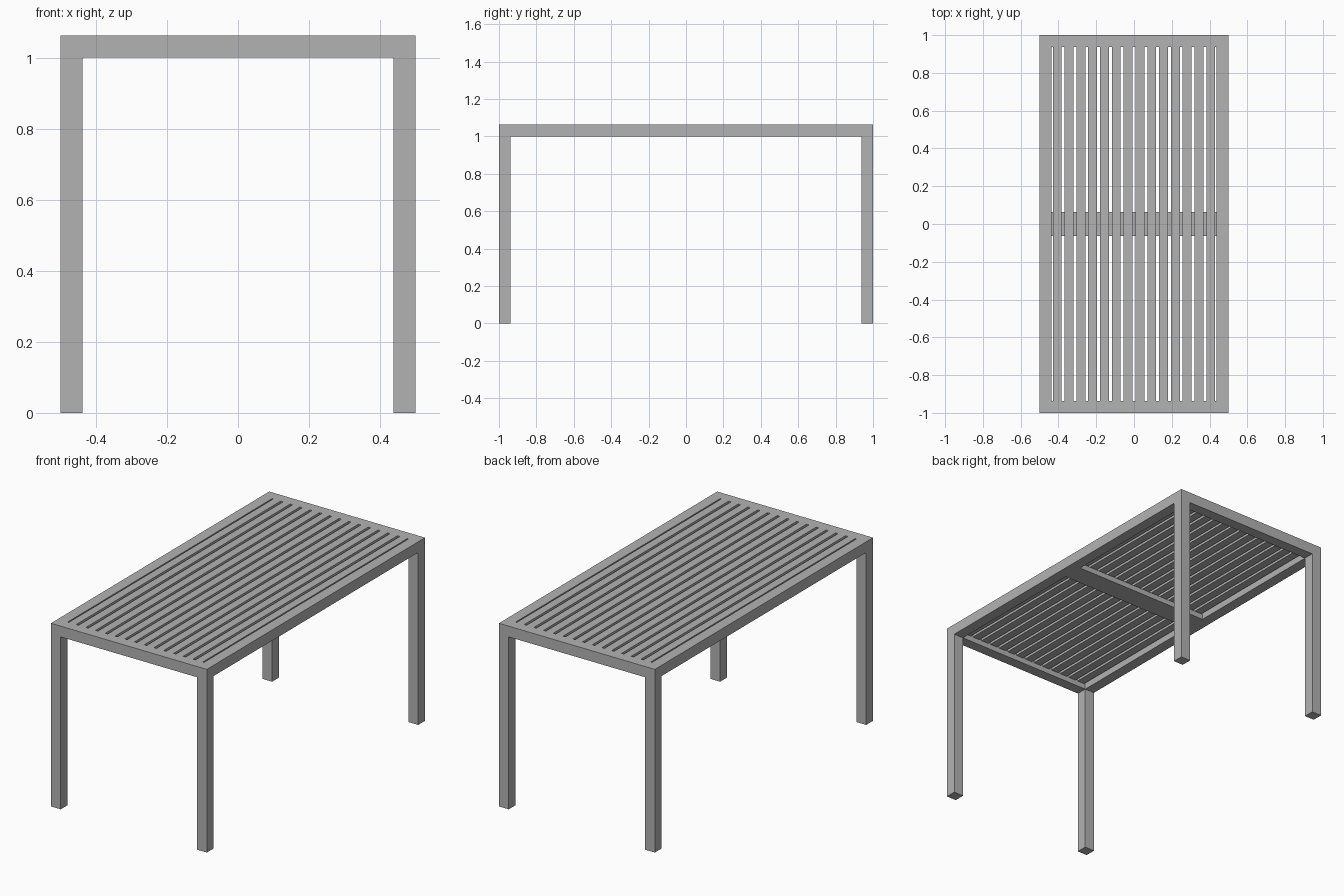
import bpy
import bmesh

cube = bpy.data.objects.get("Cube")
if cube:
    bpy.data.objects.remove(cube, do_unlink=True)

# Main dimensions
HALF_X, HALF_Y, BAR = 0.5, 1.0, 0.0625
TOP = 1.0 + BAR
MID = 1.0 + BAR / 2
PITCH, SLAT = 0.0625, 0.047

grey = bpy.data.materials.new("grey_metal")
grey.use_nodes = True
colour = (0.45, 0.45, 0.45, 1)
grey.diffuse_color = colour
grey.node_tree.nodes["Principled BSDF"].inputs["Base Color"].default_value = colour


def finish(name, bm):
    bmesh.ops.recalc_face_normals(bm, faces=bm.faces)
    mesh = bpy.data.meshes.new(name)
    bm.to_mesh(mesh)
    bm.free()
    mesh.materials.append(grey)
    obj = bpy.data.objects.new(name, mesh)
    bpy.context.collection.objects.link(obj)
    return obj


def box(name, x0, x1, y0, y1, z0, z1):
    bm = bmesh.new()
    bmesh.ops.create_cube(bm, size=1)
    for v in bm.verts:
        v.co.x = x1 if v.co.x > 0 else x0
        v.co.y = y1 if v.co.y > 0 else y0
        v.co.z = z1 if v.co.z > 0 else z0
    return finish(name, bm)


# Top frame: a mitred rectangular ring
bm = bmesh.new()
rings = []
for inset, z in ((0, 1.0), (0, TOP), (BAR, TOP), (BAR, 1.0)):
    x, y = HALF_X - inset, HALF_Y - inset
    rings.append([bm.verts.new((sx * x, sy * y, z))
                  for sx, sy in ((-1, -1), (1, -1), (1, 1), (-1, 1))])
for a, b in zip(rings, rings[1:] + rings[:1]):
    for i in range(4):
        j = (i + 1) % 4
        bm.faces.new((a[i], a[j], b[j], b[i]))
finish("top_frame", bm)

# Four square legs
for side, sx in (("left", 1), ("right", -1)):
    for end, sy in (("front", -1), ("back", 1)):
        xs = sorted((sx * HALF_X, sx * (HALF_X - BAR)))
        ys = sorted((sy * HALF_Y, sy * (HALF_Y - BAR)))
        box(f"{end}_{side}_leg", *xs, *ys, 0, 1.0)

# Lengthwise slats, flush with the frame top
for i in range(14):
    x = (i - 6.5) * PITCH
    box(f"slat_{i + 1}", x - SLAT / 2, x + SLAT / 2,
        BAR - HALF_Y, HALF_Y - BAR, MID, TOP)

# Cross support under the slats
box("cross_support", BAR - HALF_X, HALF_X - BAR, -BAR, BAR, 1.0, MID)
